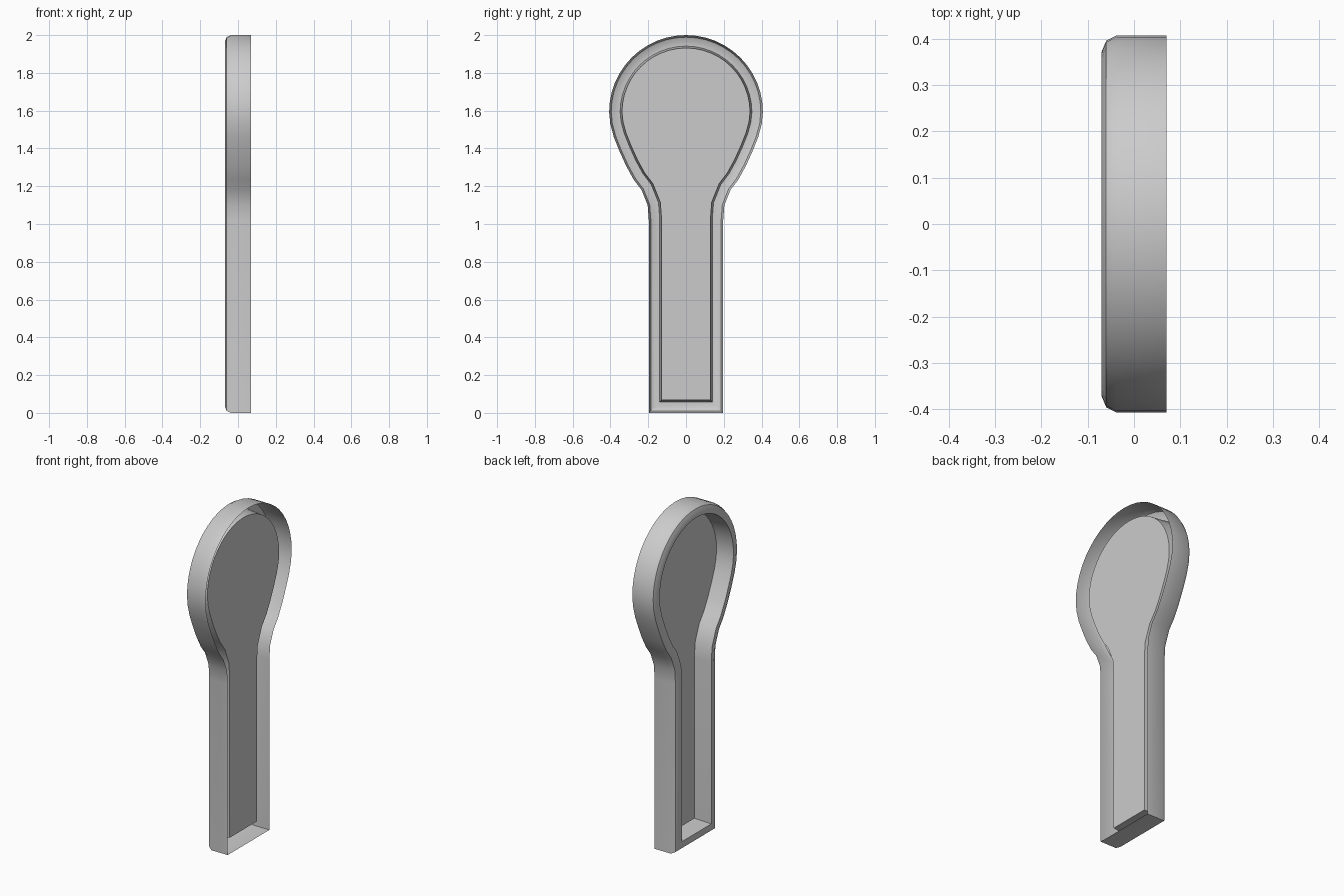
import bpy, bmesh, math
from mathutils import Vector

if "Cube" in bpy.data.objects:
    bpy.data.objects.remove(bpy.data.objects["Cube"])

# Half outline (y, z): straight handle, flared neck, round head
HEAD_Z, HEAD_R = 1.593, 0.407
half = [(0.197, 0), (0.197, 1.02), (0.203, 1.10), (0.235, 1.18),
        (0.277, 1.235), (0.318, 1.31), (0.352, 1.385), (0.382, 1.46), (0.401, 1.53)]
SEG = 12
arc = [(HEAD_R * math.cos(math.pi / 2 * i / SEG), HEAD_Z + HEAD_R * math.sin(math.pi / 2 * i / SEG))
       for i in range(SEG + 1)]
right = half + arc
outline = [Vector(p) for p in right + [(-y, z) for y, z in reversed(right[:-1])]]


def inset(points, d):
    """Mitred inward offset of a counter-clockwise closed outline."""
    out = []
    n = len(points)
    for i, p in enumerate(points):
        a = (p - points[i - 1]).normalized()
        b = (points[(i + 1) % n] - p).normalized()
        na, nb = Vector((-a.y, a.x)), Vector((-b.y, b.x))
        out.append(p + (na + nb) * (d / (1 + na.dot(nb))))
    return out


# Cross-section (x, inset): outer wall, rounded rim, drafted inner wall
section = [(0.07, 0), (-0.038, 0), (-0.06, 0.011), (-0.07, 0.035), (-0.07, 0.058), (0.035, 0.068)]

bm = bmesh.new()
rings = [[bm.verts.new((x, p.x, p.y)) for p in inset(outline, d)] for x, d in section]
for r0, r1 in zip(rings, rings[1:]):
    for i in range(len(r0)):
        j = (i + 1) % len(r0)
        bm.faces.new((r0[i], r0[j], r1[j], r1[i]))
# Recessed floor panel
bm.faces.new(rings[-1])
bmesh.ops.recalc_face_normals(bm, faces=bm.faces)

mesh = bpy.data.meshes.new("keyhole_tray")
bm.to_mesh(mesh)
bm.free()
tray = bpy.data.objects.new("keyhole_tray", mesh)
bpy.context.collection.objects.link(tray)
bpy.context.view_layer.objects.active = tray
tray.select_set(True)
bpy.ops.object.shade_smooth_by_angle(angle=math.radians(30))
